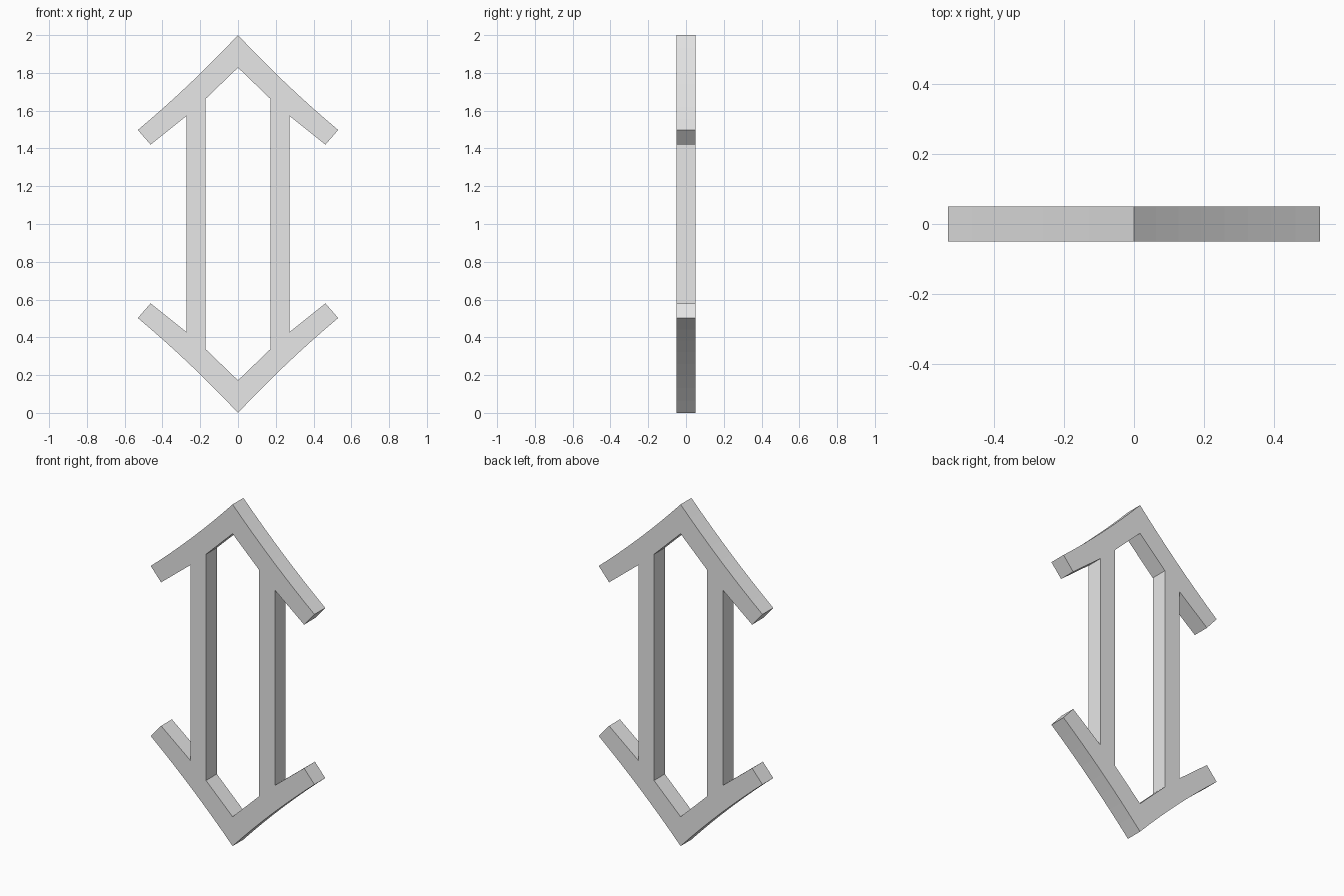
import bpy
import bmesh
from mathutils import Vector
from mathutils.geometry import interpolate_bezier

if "Cube" in bpy.data.objects:
    bpy.data.objects.remove(bpy.data.objects["Cube"], do_unlink=True)

HALF_DEPTH = 0.05

# Plain grey
grey = bpy.data.materials.new("light_grey")
grey.use_nodes = True
grey.diffuse_color = (0.8, 0.8, 0.8, 1)
grey.node_tree.nodes["Principled BSDF"].inputs["Base Color"].default_value = (0.8, 0.8, 0.8, 1)

# One quarter of the outline: concave upper edge, arm end, post, inner point
tip, bend, arm_end = Vector((0, 1)), Vector((0.25, 0.733)), Vector((0.53, 0.498))
edge = interpolate_bezier(tip, tip.lerp(bend, 2 / 3), arm_end.lerp(bend, 2 / 3), arm_end, 9)
outline = [(p.x, p.y) for p in edge]
outline += [(0.463, 0.42), (0.273, 0.572), (0.273, 0), (0.172, 0), (0.172, 0.662), (0, 0.828)]

# Extrude the quarter through its depth
bm = bmesh.new()
face = bm.faces.new([bm.verts.new((x, -HALF_DEPTH, z)) for x, z in outline])
solid = bmesh.ops.extrude_face_region(bm, geom=[face], use_keep_orig=True)
moved = [v for v in solid["geom"] if isinstance(v, bmesh.types.BMVert)]
bmesh.ops.translate(bm, verts=moved, vec=(0, 2 * HALF_DEPTH, 0))
bmesh.ops.recalc_face_normals(bm, faces=bm.faces)

# Open the ends lying on the mirror planes so the quarters join
seams = [f for f in bm.faces
         if all(abs(v.co.x) < 1e-5 for v in f.verts) or all(abs(v.co.z) < 1e-5 for v in f.verts)]
bmesh.ops.delete(bm, geom=seams, context="FACES")

mesh = bpy.data.meshes.new("double_arrow_frame")
bm.to_mesh(mesh)
bm.free()
mesh.materials.append(grey)
frame = bpy.data.objects.new("double_arrow_frame", mesh)
frame.location.z = 1
bpy.context.collection.objects.link(frame)

# Mirror left to right and top to bottom
mirror = frame.modifiers.new("mirror", "MIRROR")
mirror.use_axis = (True, False, True)
mirror.use_clip = True
mirror.merge_threshold = 0.0005
